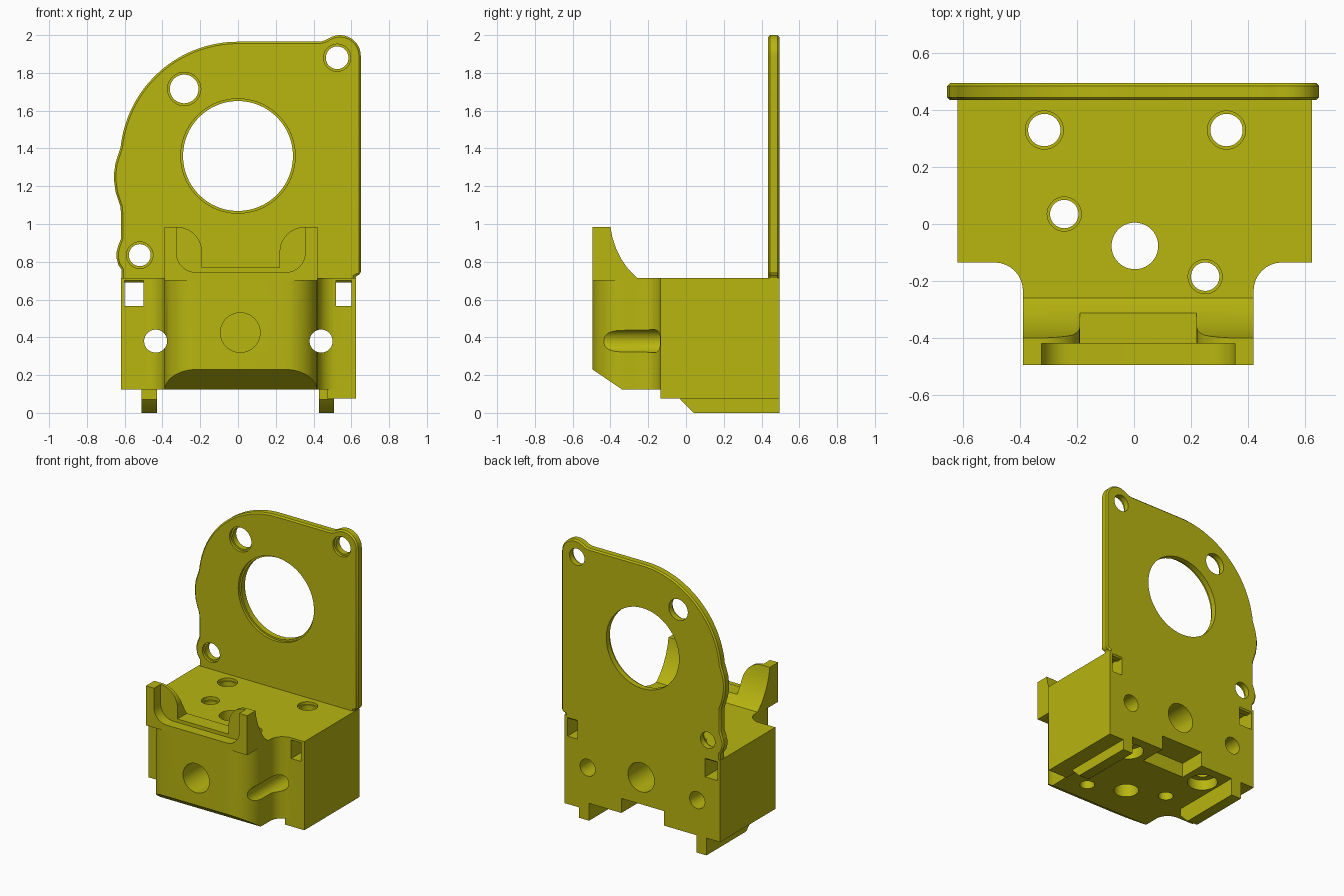
import bpy, bmesh, math

if "Cube" in bpy.data.objects:
    bpy.data.objects.remove(bpy.data.objects["Cube"])

mat = bpy.data.materials.new("olive_yellow")
mat.diffuse_color = (0.48, 0.465, 0.005, 1)
mat.use_nodes = True
mat.node_tree.nodes["Principled BSDF"].inputs["Base Color"].default_value = mat.diffuse_color


def arc(cx, cy, r, a0, a1, n=12):
    """Points on an arc, angles in degrees."""
    return [(cx + r * math.cos(math.radians(a0 + (a1 - a0) * i / n)),
             cy + r * math.sin(math.radians(a0 + (a1 - a0) * i / n))) for i in range(n + 1)]


def prism(name, pts, axis, a, b):
    """Extrude a 2D outline along x (y,z), y (x,z) or z (x,y) from a to b."""
    place = {'x': lambda p, t: (t, p[0], p[1]),
             'y': lambda p, t: (p[0], t, p[1]),
             'z': lambda p, t: (p[0], p[1], t)}[axis]
    bm = bmesh.new()
    lo = [bm.verts.new(place(p, a)) for p in pts]
    hi = [bm.verts.new(place(p, b)) for p in pts]
    bm.faces.new(lo)
    bm.faces.new(hi)
    n = len(pts)
    for i in range(n):
        j = (i + 1) % n
        bm.faces.new((lo[i], lo[j], hi[j], hi[i]))
    bmesh.ops.recalc_face_normals(bm, faces=bm.faces)
    me = bpy.data.meshes.new(name)
    bm.to_mesh(me)
    bm.free()
    me.materials.append(mat)
    ob = bpy.data.objects.new(name, me)
    bpy.context.collection.objects.link(ob)
    return ob


def box(name, x0, x1, y0, y1, z0, z1):
    return prism(name, [(x0, y0), (x1, y0), (x1, y1), (x0, y1)], 'z', z0, z1)


def rod(axis, u, v, r, a, b, n=40):
    return prism("hole_cutter", arc(u, v, r, 0, 360 * (n - 1) / n, n - 1), axis, a, b)


def combine(target, other, op='DIFFERENCE'):
    bpy.context.view_layer.objects.active = target
    m = target.modifiers.new("boolean", 'BOOLEAN')
    m.operation = op
    m.solver = 'EXACT'
    m.object = other
    bpy.ops.object.modifier_apply(modifier=m.name)
    bpy.data.objects.remove(other)


def smooth(ob):
    bpy.ops.object.select_all(action='DESELECT')
    ob.select_set(True)
    bpy.context.view_layer.objects.active = ob
    bpy.ops.object.shade_smooth_by_angle(angle=math.radians(30))


# housing: main block with flared, round-nosed neck in front
plan = ([(-0.62, 0.495), (-0.62, -0.135)] + arc(-0.49, -0.235, 0.1, 90, 0, 8)
        + arc(-0.22, -0.325, 0.17, 180, 270) + arc(0.25, -0.325, 0.17, 270, 360)
        + arc(0.52, -0.235, 0.1, 180, 90, 8) + [(0.625, -0.135), (0.625, 0.495)])
housing = prism("housing", plan, 'z', 0.125, 0.715)
combine(housing, prism("nose_chamfer", [(-0.65, 0.335), (-0.185, 0.02), (-0.65, 0.02)], 'x', -1, 1))

# front lip with a curved rear face
lip = prism("lip", [(-0.495, 0.70), (-0.495, 0.985), (-0.40, 0.985), (-0.39, 0.93), (-0.37, 0.87),
                    (-0.34, 0.81), (-0.305, 0.76), (-0.26, 0.715), (-0.24, 0.70)], 'x', -0.39, 0.42)
cx = 0.015
# rounded opening between the two ears, and a wider recess at the front
combine(lip, prism("opening", [(cx - 0.34, 1.1), (cx - 0.34, 0.985)]
                   + arc(cx - 0.34, 0.85, 0.135, 88, 0, 10) + [(cx - 0.205, 0.77), (cx + 0.205, 0.77)]
                   + arc(cx + 0.34, 0.85, 0.135, 180, 92, 10) + [(cx + 0.34, 0.985), (cx + 0.34, 1.1)],
                   'y', -0.7, 0))
combine(lip, prism("recess", [(cx - 0.34, 1.1)] + arc(cx - 0.24, 0.845, 0.1, 180, 270, 8)
                   + arc(cx + 0.24, 0.845, 0.1, 270, 360, 8) + [(cx + 0.34, 1.1)], 'y', -0.485, -0.42))
combine(lip, prism("recess_front", [(cx - 0.34, 1.1)] + arc(cx - 0.24, 0.845, 0.1, 180, 270, 8)
                   + arc(cx + 0.24, 0.845, 0.1, 270, 360, 8) + [(cx + 0.34, 1.1)], 'y', -0.6, -0.48))
combine(housing, lip, 'UNION')

# underside: lowered right edge and two runner feet
combine(housing, box("side_rail", 0.47, 0.625, -0.135, 0.495, 0.075, 0.3), 'UNION')
foot = [(-0.03, 0.2), (-0.03, 0.07), (0.035, 0.005), (0.045, 0), (0.495, 0), (0.495, 0.2)]
for x in (-0.47, 0.468):
    combine(housing, prism("foot", foot, 'x', x - 0.04, x + 0.04), 'UNION')
combine(housing, box("rear_notch", -0.17, 0.17, 0.30, 0.6, 0.0, 0.23))

# vertical holes, with counterbores
for x, y, r, rim, a, b in ((-0.315, 0.33, 0.057, 0.067, 0.695, 0.8), (0.325, 0.33, 0.057, 0.067, 0.695, 0.8),
                           (-0.245, 0.035, 0.05, 0.06, 0.69, 0.8), (0.25, -0.185, 0.05, 0.06, 0.69, 0.8)):
    combine(housing, rod('z', x, y, r, -0.1, 0.9))
    combine(housing, rod('z', x, y, rim, a, b))
combine(housing, rod('z', 0.003, -0.077, 0.082, -0.1, 0.9))
for x in (-0.315, 0.325):
    combine(housing, rod('z', x, 0.33, 0.1, 0.05, 0.2))

# front-to-back holes and square windows
for x in (-0.436, 0.44):
    combine(housing, rod('y', x, 0.38, 0.061, -0.7, 0.7))
combine(housing, rod('y', 0.012, 0.425, 0.105, -0.7, -0.25))
combine(housing, rod('y', 0.012, 0.425, 0.105, 0.2, 0.7))
for x0, x1 in ((-0.60, -0.50), (0.52, 0.60)):
    combine(housing, box("window", x0, x1, -0.7, 0.7, 0.565, 0.70))
smooth(housing)

# tall motor plate at the back
outline = ([(0.65, 0.735), (0.65, 1.6)] + arc(0.54, 1.89, 0.11, 0, 120, 14)
           + [(0.46, 1.972), (0.435, 1.965), (0.0, 1.965)]
           + arc(0.0, 1.34, 0.625, 92, 174, 28)
           + [(-0.637, 1.36), (-0.649, 1.32), (-0.656, 1.27), (-0.656, 1.23), (-0.648, 1.17),
              (-0.632, 1.12), (-0.622, 1.09), (-0.62, 1.06), (-0.62, 0.92), (-0.634, 0.885),
              (-0.643, 0.85), (-0.643, 0.82), (-0.634, 0.785), (-0.617, 0.76),
              (-0.617, 0.69), (0.62, 0.69), (0.62, 0.722)])
plate = prism("motor_plate", outline, 'y', 0.435, 0.495)
bev = plate.modifiers.new("rim_bevel", 'BEVEL')
bev.width = 0.01
bev.segments = 1
bev.limit_method = 'ANGLE'
bev.angle_limit = math.radians(60)
bpy.context.view_layer.objects.active = plate
bpy.ops.object.modifier_apply(modifier=bev.name)
for x, z, r in ((0.0, 1.36, 0.291), (-0.285, 1.715, 0.076), (0.525, 1.88, 0.06), (-0.52, 0.835, 0.058)):
    combine(plate, rod('y', x, z, r, 0.3, 0.6, 64))
    combine(plate, rod('y', x, z, r + 0.012, 0.3, 0.455, 64))
smooth(plate)
